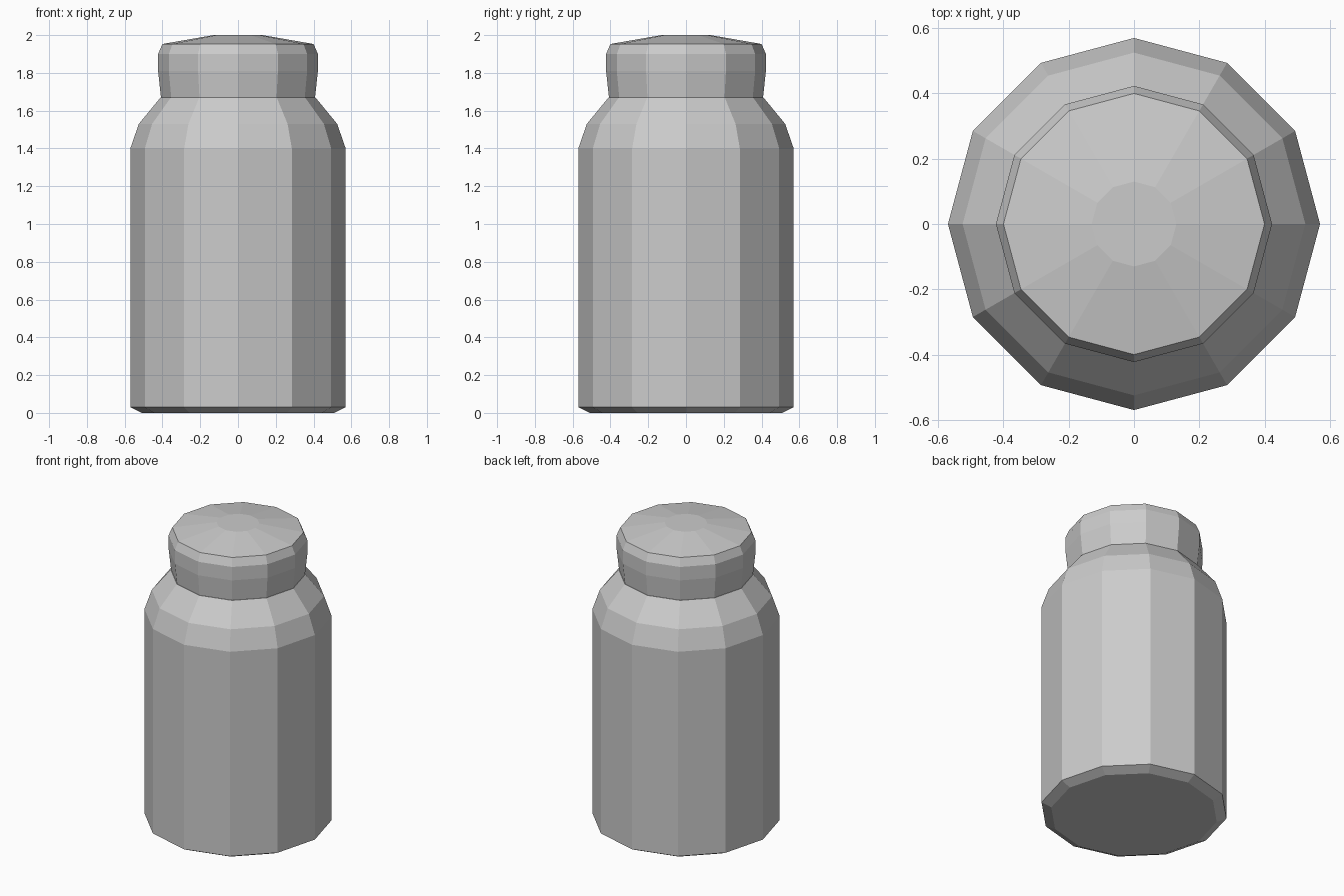
import bpy, bmesh, math

cube = bpy.data.objects.get("Cube")
if cube:
    bpy.data.objects.remove(cube, do_unlink=True)

SIDES = 12


def material(name, colour):
    mat = bpy.data.materials.new(name)
    mat.use_nodes = True
    mat.diffuse_color = colour
    mat.node_tree.nodes["Principled BSDF"].inputs["Base Color"].default_value = colour
    return mat


def lathe(name, profile, mat):
    """Closed faceted solid from (radius, height) pairs, bottom to top."""
    bm = bmesh.new()
    rings = []
    for radius, z in profile:
        angles = [math.tau * i / SIDES for i in range(SIDES)]
        rings.append([bm.verts.new((radius * math.cos(a), radius * math.sin(a), z))
                      for a in angles])
    for low, high in zip(rings, rings[1:]):
        for i in range(SIDES):
            j = (i + 1) % SIDES
            bm.faces.new((low[i], low[j], high[j], high[i]))
    bm.faces.new(rings[0][::-1])
    bm.faces.new(rings[-1])
    mesh = bpy.data.meshes.new(name)
    bm.to_mesh(mesh)
    bm.free()
    mesh.materials.append(mat)
    obj = bpy.data.objects.new(name, mesh)
    bpy.context.collection.objects.link(obj)
    return obj


grey = material("plain grey", (0.6, 0.6, 0.6, 1))

# Jar body with a small foot chamfer and sloping shoulder
lathe("jar_body", [(0.51, 0), (0.57, 0.03), (0.57, 1.4),
                   (0.525, 1.53), (0.41, 1.67)], grey)

# Flared lid with a bevelled rim and a shallow domed top
lathe("jar_lid", [(0.408, 1.67), (0.423, 1.81), (0.423, 1.9), (0.4, 1.953),
                  (0.13, 2.0)], grey)
